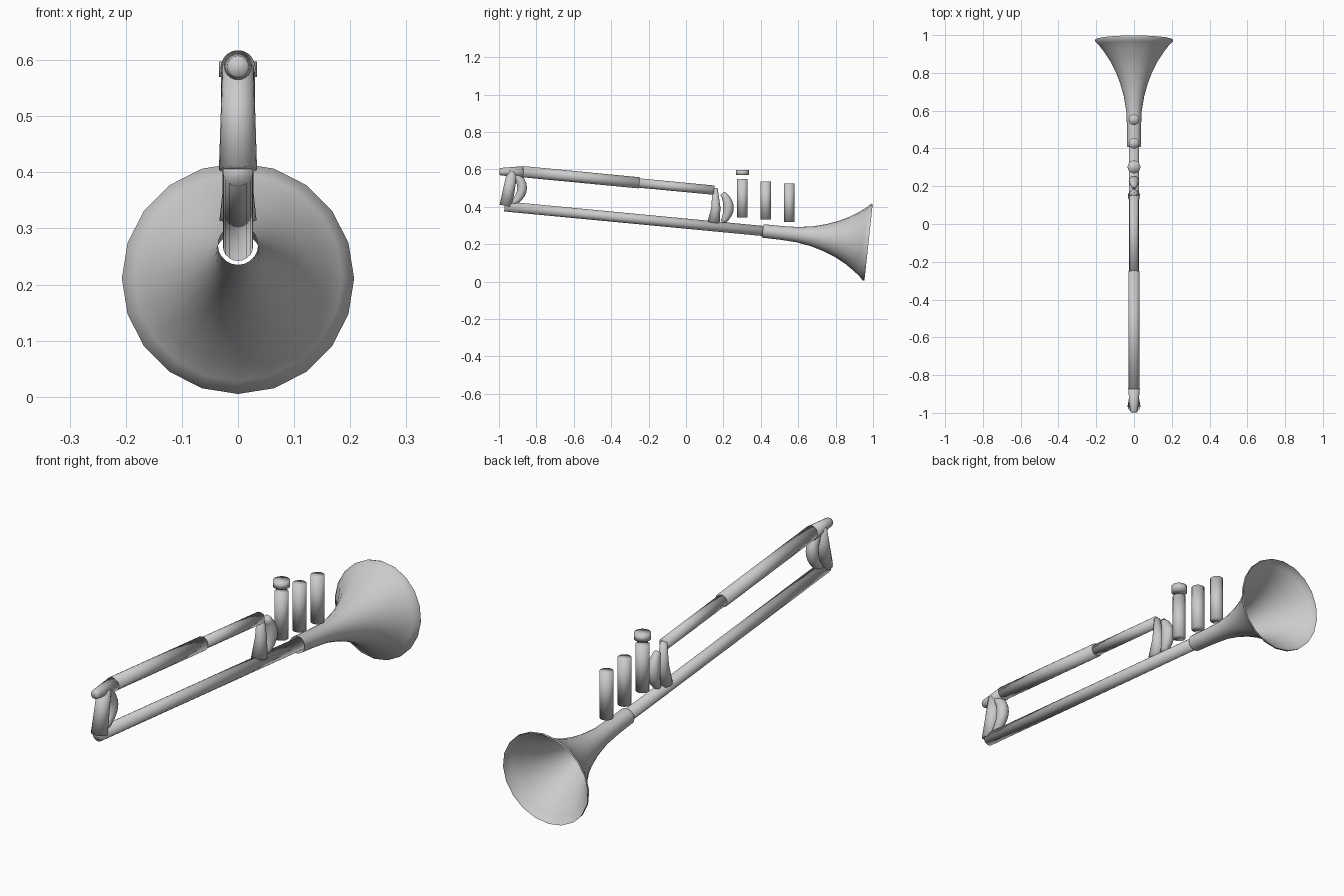
import bpy
import bmesh
from math import cos, sin, pi
from mathutils import Vector

cube = bpy.data.objects.get("Cube")
if cube:
    bpy.data.objects.remove(cube, do_unlink=True)

metal = bpy.data.materials.new("grey metal")
metal.use_nodes = True
grey = (0.6, 0.6, 0.6, 1)
metal.diffuse_color = grey
metal.node_tree.nodes["Principled BSDF"].inputs["Base Color"].default_value = grey


def tube(name, path, radii, caps=True, sides=20):
    """Sweep a round section along (y, z) points, with one radius for each."""
    pts = [Vector((0, y, z)) for y, z in path]
    bm = bmesh.new()
    rings = []
    for i, (p, r) in enumerate(zip(pts, radii)):
        tangent = (pts[min(i + 1, len(pts) - 1)] - pts[max(i - 1, 0)]).normalized()
        side = Vector((1, 0, 0))
        up = side.cross(tangent)
        rings.append([bm.verts.new(p + r * (cos(a) * side + sin(a) * up))
                      for a in (2 * pi * k / sides for k in range(sides))])
    for low, high in zip(rings, rings[1:]):
        for k in range(sides):
            n = (k + 1) % sides
            bm.faces.new((low[k], low[n], high[n], high[k]))
    if caps:
        bm.faces.new(rings[0][::-1])
        bm.faces.new(rings[-1])
    for f in bm.faces:
        f.smooth = True
    mesh = bpy.data.meshes.new(name)
    bm.to_mesh(mesh)
    bm.free()
    mesh.materials.append(metal)
    obj = bpy.data.objects.new(name, mesh)
    bpy.context.collection.objects.link(obj)
    return obj


def bow(name, top, bottom, bulge, r_end, r_mid, steps=10):
    """Curved brace that swells in the middle."""
    a, b = Vector(top), Vector(bottom)
    path, radii = [], []
    for i in range(steps + 1):
        t = i / steps
        s = sin(pi * t)
        p = a.lerp(b, t)
        path.append((p.x + bulge * s ** 0.8, p.y))
        radii.append(r_end + (r_mid - r_end) * s)
    return tube(name, path, radii)


# Long pipes
tube("lower_pipe", [(-0.97, 0.402), (0.43, 0.269)], [0.027, 0.027])
tube("upper_sleeve", [(-0.875, 0.588), (-0.25, 0.528)], [0.03, 0.03])
tube("upper_pipe", [(-0.26, 0.528), (0.15, 0.489)], [0.025, 0.025])
tube("mouthpiece", [(-0.998, 0.588), (-0.99, 0.588), (-0.87, 0.586)], [0.016, 0.02, 0.031])

# Flared bell, open at both ends
start, end = Vector((0.41, 0.271)), Vector((0.976, 0.21))
profile = [(0, 0.036), (0.18, 0.037), (0.33, 0.041), (0.47, 0.054), (0.59, 0.073), (0.7, 0.097),
           (0.8, 0.126), (0.89, 0.16), (0.95, 0.186), (0.985, 0.207), (1, 0.206)]
tube("bell", [start.lerp(end, t) for t, r in profile], [r for t, r in profile], caps=False)

# Braces between the pipes
tube("front_brace", [(-0.963, 0.405), (-0.928, 0.59)], [0.034, 0.028])
bow("front_bow", (-0.93, 0.588), (-0.93, 0.415), 0.054, 0.016, 0.026)
tube("rear_brace", [(0.148, 0.315), (0.16, 0.4), (0.155, 0.5)], [0.033, 0.024, 0.014])
bow("rear_bow", (0.195, 0.472), (0.195, 0.318), 0.032, 0.014, 0.028)

# Three valves and the cap of the first one
for i, name in enumerate(("front", "middle", "rear")):
    y, z = 0.302 + 0.125 * i, 0.343 - 0.012 * i
    tube(name + "_valve", [(y, z), (y, z + 0.205)], [0.028, 0.028])
tube("valve_cap", [(0.302, 0.57), (0.302, 0.598)], [0.034, 0.034])
